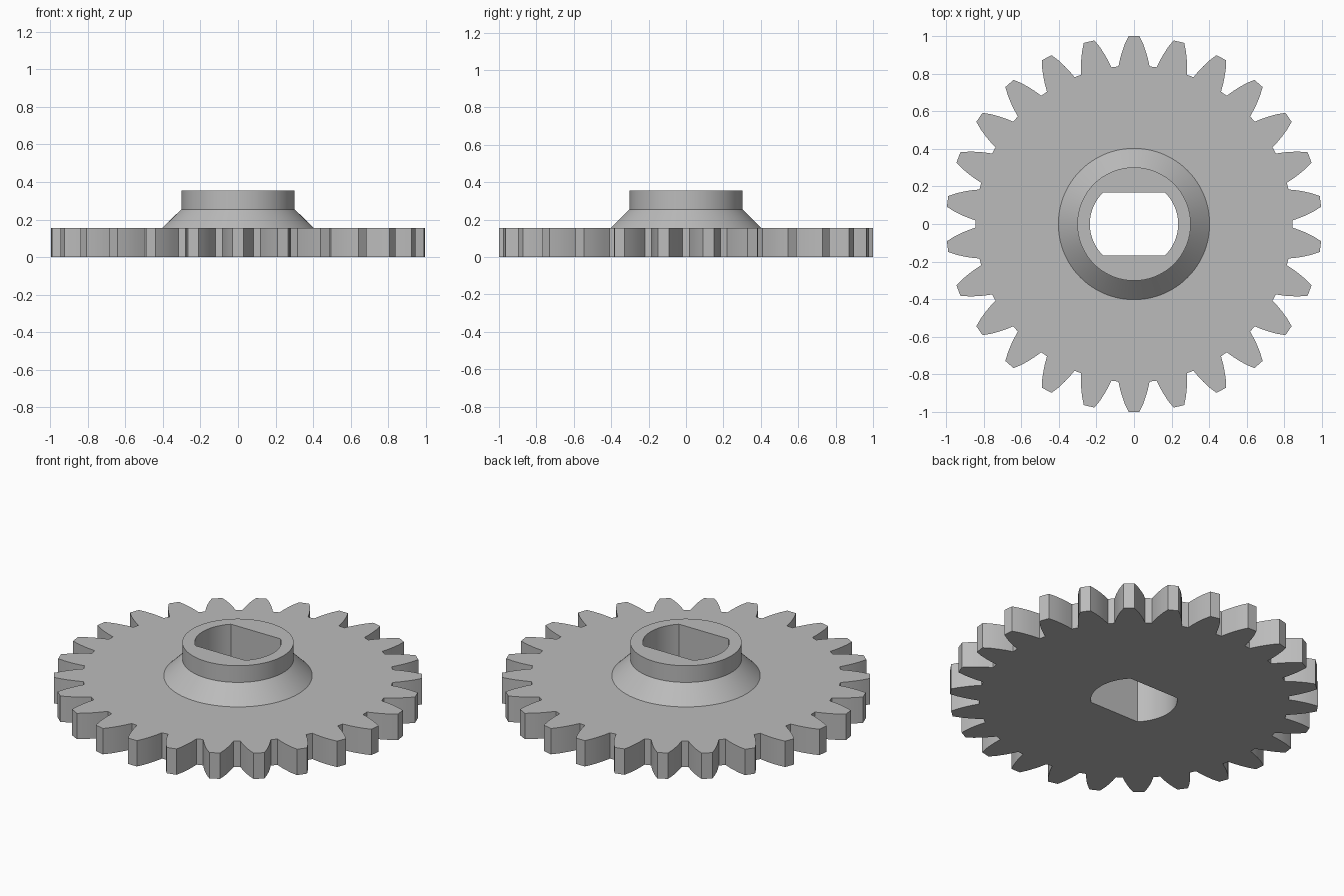
import bpy, bmesh, math

TEETH = 26
PLATE_TOP, CONE_TOP, HUB_TOP = 0.155, 0.255, 0.355
BORE_R, BORE_FLAT = 0.235, 0.168

cube = bpy.data.objects.get("Cube")
if cube:
    bpy.data.objects.remove(cube, do_unlink=True)

metal = bpy.data.materials.new("plain grey")
grey = (0.5, 0.5, 0.5, 1)
metal.diffuse_color = grey
metal.use_nodes = True
metal.node_tree.nodes["Principled BSDF"].inputs["Base Color"].default_value = grey


def stack(name, rings):
    """Closed solid from equal-length rings of points, bottom to top."""
    bm = bmesh.new()
    loops = [[bm.verts.new(p) for p in ring] for ring in rings]
    n = len(loops[0])
    for low, high in zip(loops, loops[1:]):
        for i in range(n):
            j = (i + 1) % n
            bm.faces.new((low[i], low[j], high[j], high[i]))
    bm.faces.new(loops[0][::-1])
    bm.faces.new(loops[-1])
    mesh = bpy.data.meshes.new(name)
    bm.to_mesh(mesh)
    bm.free()
    mesh.materials.append(metal)
    obj = bpy.data.objects.new(name, mesh)
    bpy.context.collection.objects.link(obj)
    return obj


def prism(name, outline, z0, z1):
    return stack(name, [[(x, y, z) for x, y in outline] for z in (z0, z1)])


def circle(r, z, n=96):
    return [(r * math.cos(math.tau * i / n), r * math.sin(math.tau * i / n), z)
            for i in range(n)]


def combine(target, tool, operation):
    mod = target.modifiers.new(operation.lower(), 'BOOLEAN')
    mod.operation, mod.object, mod.solver = operation, tool, 'EXACT'
    bpy.context.view_layer.objects.active = target
    bpy.ops.object.modifier_apply(modifier=mod.name)
    bpy.data.objects.remove(tool, do_unlink=True)


# Toothed plate: one curved flank (half width, radius), mirrored and repeated
flank = [(0.083, 0.839), (0.074, 0.88), (0.064, 0.915), (0.049, 0.958), (0.029, 1.0)]
tooth = flank + [(-w, r) for w, r in reversed(flank)]
outline = []
for k in range(TEETH):
    a = math.tau * k / TEETH
    c, s = math.cos(a), math.sin(a)
    outline += [(x * c - y * s, x * s + y * c) for x, y in tooth]
gear = prism("gear_wheel", outline, 0, PLATE_TOP)

# Hub: flared skirt below a straight collar, sunk slightly into the plate
hub = stack("hub", [circle(0.403, 0.1), circle(0.403, PLATE_TOP),
                    circle(0.302, CONE_TOP), circle(0.302, HUB_TOP)])
combine(gear, hub, 'UNION')

# Bore: round hole with two flats
a0 = math.asin(BORE_FLAT / BORE_R)
arc = [-a0 + 2 * a0 * i / 24 for i in range(25)]
arc += [a + math.pi for a in arc]
bore = prism("bore_cutter",
             [(BORE_R * math.cos(a), BORE_R * math.sin(a)) for a in arc], -0.1, 0.5)
bore.hide_render = True
combine(gear, bore, 'DIFFERENCE')

# Smooth round surfaces, crisp edges
bpy.ops.object.select_all(action='DESELECT')
gear.select_set(True)
bpy.context.view_layer.objects.active = gear
bpy.ops.object.shade_smooth_by_angle(angle=math.radians(25))
